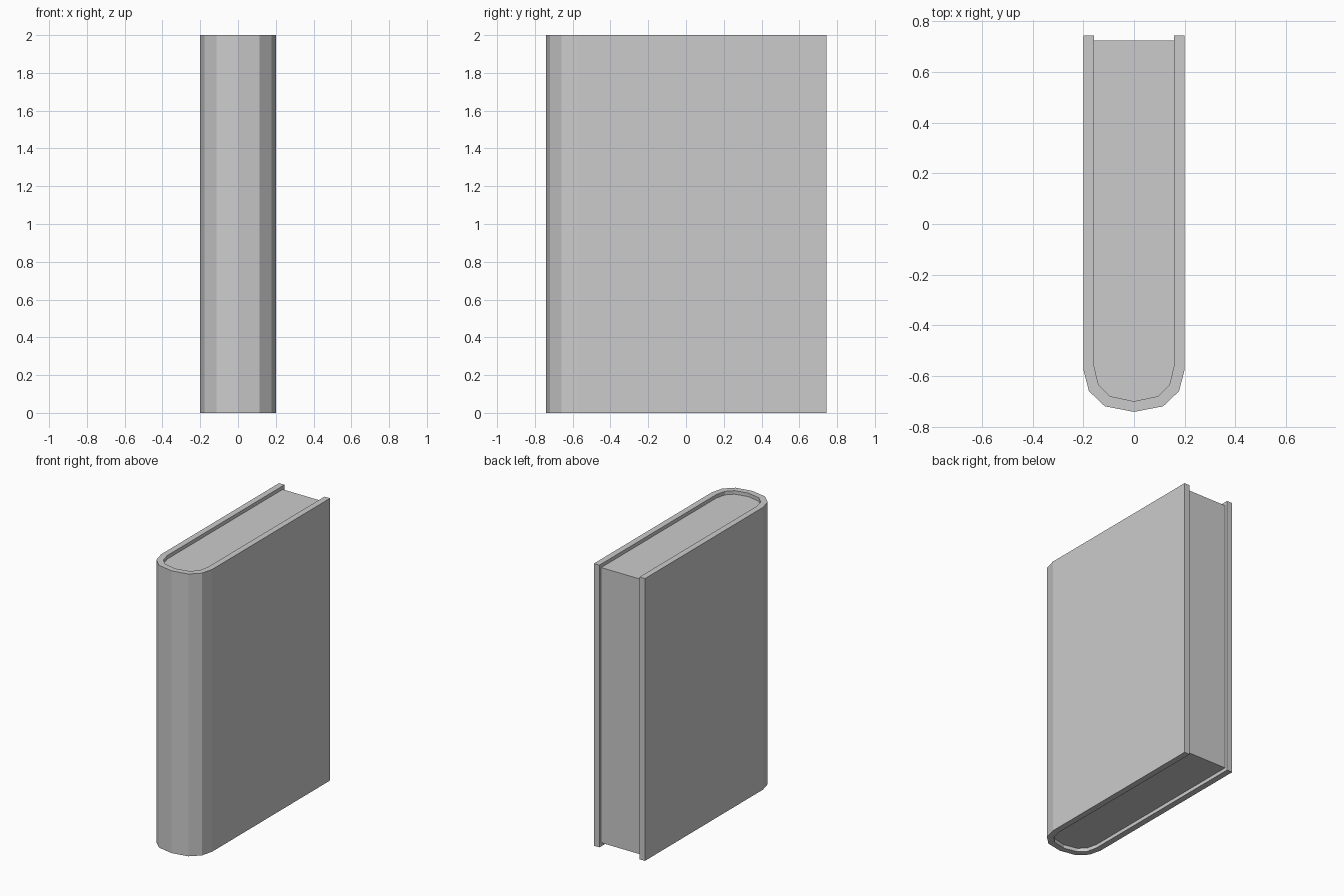
import bpy, bmesh

if "Cube" in bpy.data.objects:
    bpy.data.objects.remove(bpy.data.objects["Cube"])

H = 2.0
BACK = 0.745
RECESS_Z = 0.025   # pages sit below the cover edges
RECESS_Y = 0.02    # pages stop short of the cover's open edge


def mirrored(half):
    """Right half of a path (open edge to spine centre) -> full U path."""
    return half + [(-x, y) for x, y in reversed(half[:-1])]


def prism(name, outline, z0, z1):
    """Extrude a closed xy outline upward into a solid object."""
    bm = bmesh.new()
    face = bm.faces.new([bm.verts.new((x, y, z0)) for x, y in outline])
    ext = bmesh.ops.extrude_face_region(bm, geom=[face])
    top = [v for v in ext["geom"] if isinstance(v, bmesh.types.BMVert)]
    bmesh.ops.translate(bm, verts=top, vec=(0, 0, z1 - z0))
    bmesh.ops.recalc_face_normals(bm, faces=bm.faces)
    mesh = bpy.data.meshes.new(name)
    bm.to_mesh(mesh)
    bm.free()
    obj = bpy.data.objects.new(name, mesh)
    bpy.context.collection.objects.link(obj)
    return obj


# U-shaped profiles with a faceted rounded spine
outer = mirrored([(0.2, BACK), (0.2, -0.575), (0.178, -0.66),
                  (0.115, -0.72), (0, -0.742)])
inner = mirrored([(0.157, BACK), (0.157, -0.565), (0.14, -0.635),
                  (0.095, -0.68), (0, -0.7)])

# Cover: shell between the two profiles
prism("cover", outer + inner[::-1], 0, H)

# Page block: fills the inside, slightly recessed on three sides
pages = [(x, min(y, BACK - RECESS_Y)) for x, y in inner]
prism("pages", pages, RECESS_Z, H - RECESS_Z)
